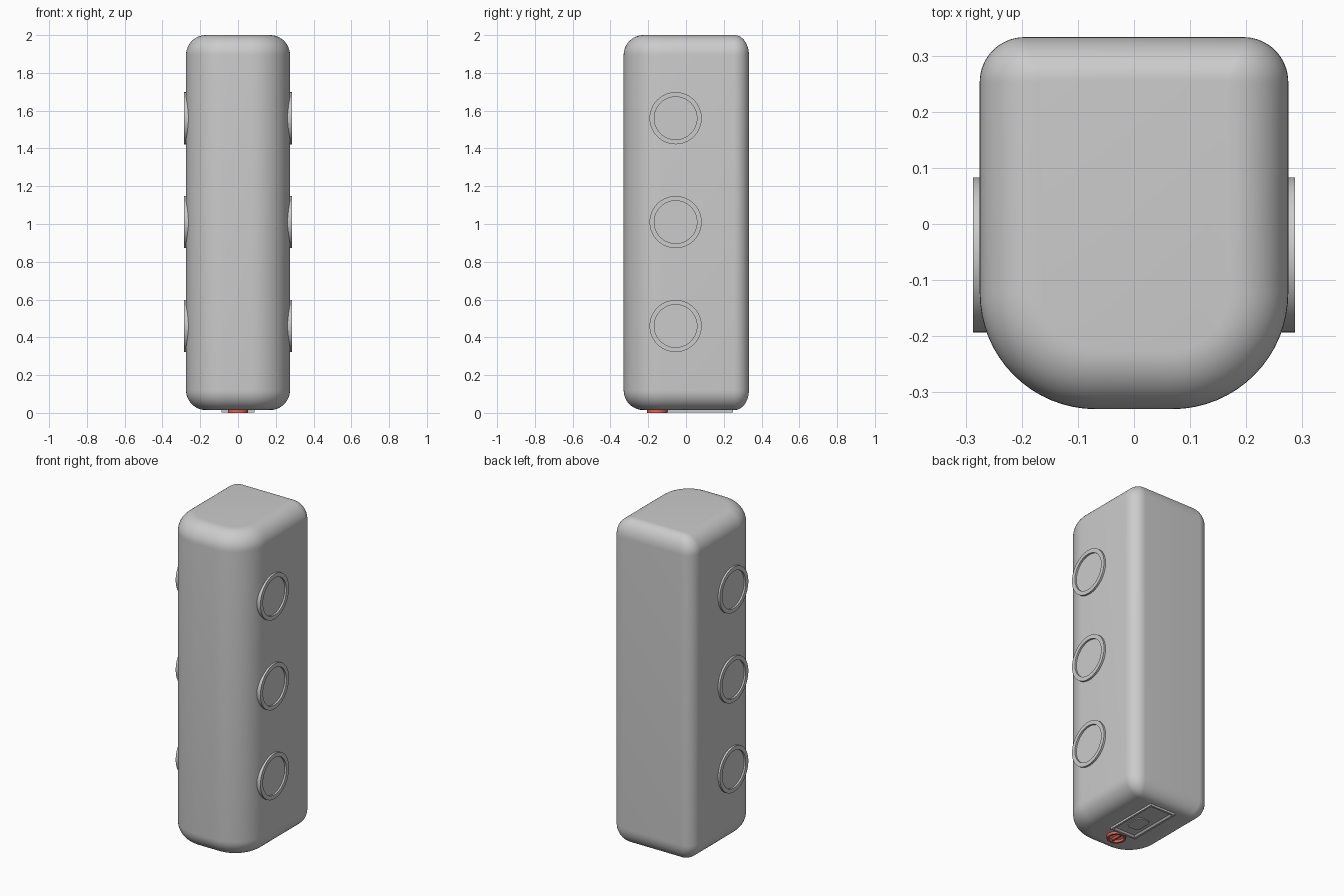
import bpy, bmesh
from math import sin, cos, pi, radians

if "Cube" in bpy.data.objects:
    bpy.data.objects.remove(bpy.data.objects["Cube"])


def finish(name, bm, color=None, smooth=True):
    bmesh.ops.recalc_face_normals(bm, faces=bm.faces)
    me = bpy.data.meshes.new(name)
    bm.to_mesh(me)
    bm.free()
    ob = bpy.data.objects.new(name, me)
    bpy.context.collection.objects.link(ob)
    if color:
        mat = bpy.data.materials.new(name + "_paint")
        mat.diffuse_color = color
        mat.use_nodes = True
        mat.node_tree.nodes["Principled BSDF"].inputs["Base Color"].default_value = mat.diffuse_color
        me.materials.append(mat)
    if smooth:
        bpy.ops.object.select_all(action='DESELECT')
        bpy.context.view_layer.objects.active = ob
        ob.select_set(True)
        bpy.ops.object.shade_smooth_by_angle(angle=radians(30))
    return ob


def rounded(hx, y0, y1, r_front, r_back, n=16):
    """Rounded rectangle with separate front and back corner radii."""
    pts = []
    for cx, cy, r, start in ((hx - r_back, y1 - r_back, r_back, 0),
                             (r_back - hx, y1 - r_back, r_back, 90),
                             (r_front - hx, y0 + r_front, r_front, 180),
                             (hx - r_front, y0 + r_front, r_front, 270)):
        for i in range(n + 1):
            a = radians(start + 90 * i / n)
            pts.append((cx + r * cos(a), cy + r * sin(a)))
    return pts


def loft(bm, rings, capped=True, closed=False):
    """Skin a stack of equal-length point rings."""
    loops = [[bm.verts.new(p) for p in ring] for ring in rings]
    pairs = list(zip(loops, loops[1:]))
    if closed:
        pairs.append((loops[-1], loops[0]))
    for a, b in pairs:
        for i in range(len(a)):
            j = (i + 1) % len(a)
            bm.faces.new((a[i], a[j], b[j], b[i]))
    if capped:
        bm.faces.new(loops[0])
        bm.faces.new(loops[-1])


def level(z, *args, **kw):
    return [(x, y, z) for x, y in rounded(*args, **kw)]


# Body: rounded outline, inset progressively at the top and bottom edges
R, Z0, Z1, STEPS = 0.105, 0.015, 2.0, 12


def body_ring(z, d):
    return level(z, 0.275 - d, -0.33 + d, 0.333 - 0.72 * d,
                 0.207 - d, 0.08 - 0.72 * d)


angles = [pi / 2 * i / STEPS for i in range(STEPS + 1)]
rings = [body_ring(Z0 + R * (1 - cos(a)), R * (1 - sin(a))) for a in angles]
rings += [body_ring(Z1 - R * (1 - cos(a)), R * (1 - sin(a))) for a in reversed(angles)]
bm = bmesh.new()
loft(bm, rings)
finish("body", bm)

# Round side ports: raised rim with a flat face inside, three per side
for side, label in ((1, "right"), (-1, "left")):
    for k, z in enumerate((0.46, 1.01, 1.56)):
        def circle(x, r, n=64):
            return [(side * x, -0.055 + r * cos(2 * pi * i / n),
                     z + r * sin(2 * pi * i / n)) for i in range(n)]
        bm = bmesh.new()
        loft(bm, [circle(0.245, 0.138), circle(0.287, 0.138),
                  circle(0.287, 0.113), circle(0.276, 0.113)])
        finish(f"{label}_port_{k + 1}", bm)

# Bottom socket frame with a sloped inner edge
bm = bmesh.new()


def rect(z, d):
    x, y0, y1 = 0.088 - d, -0.098 + d, 0.25 - d
    return [(x, y1, z), (-x, y1, z), (-x, y0, z), (x, y0, z)]


loft(bm, [rect(0.02, 0), rect(0.003, 0), rect(0.003, 0.012), rect(0.012, 0.022)])
finish("socket_frame", bm, smooth=False)

# Small rounded button inside the socket
bm = bmesh.new()
loft(bm, [level(z, 0.042, -0.02, 0.1, 0.028, 0.028, n=6) for z in (0.016, 0.007)])
finish("socket_button", bm)

# Red ring and bar of the bottom switch
RED = (0.8, 0.12, 0.07, 1)
bm = bmesh.new()
cy = -0.152
ring = [(0.054, 0.018), (0.054, 0.0), (0.042, 0.0), (0.042, 0.018)]
loft(bm, [[(r * cos(2 * pi * i / 48), cy + r * sin(2 * pi * i / 48), z)
           for i in range(48)] for r, z in ring], capped=False, closed=True)
finish("switch_ring", bm, RED)
bm = bmesh.new()
loft(bm, [level(z, 0.006, cy - 0.034, cy + 0.034, 0.003, 0.003, n=3)
          for z in (0.018, 0.0)])
finish("switch_bar", bm, RED)
